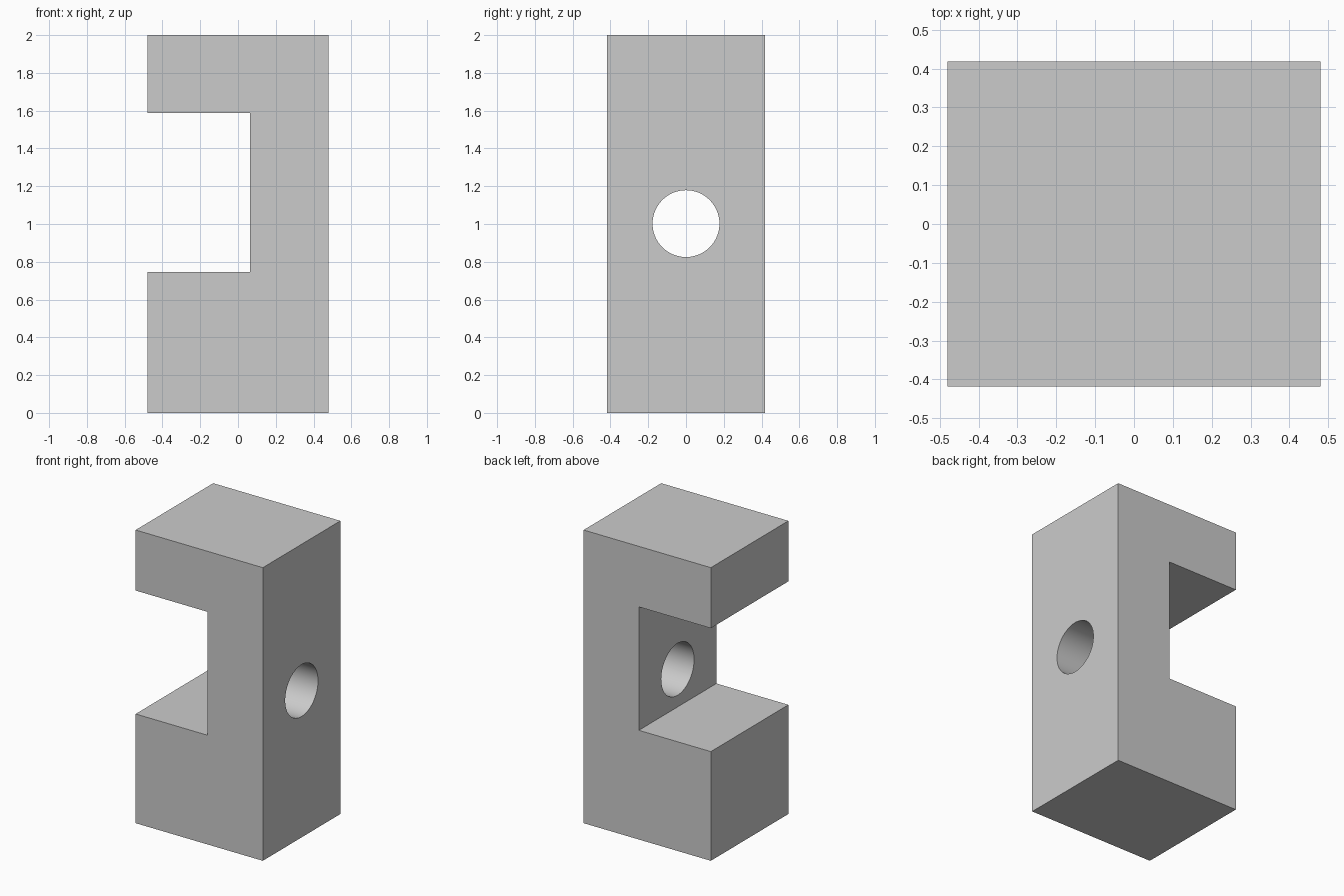
import bpy
import bmesh
from math import pi, radians

default = bpy.data.objects.get("Cube")
if default:
    bpy.data.objects.remove(default, do_unlink=True)

HALF_X, HALF_Y, HEIGHT = 0.48, 0.418, 2.0
WEB_X, NOTCH_LOW, NOTCH_HIGH = 0.063, 0.745, 1.587
HOLE_Z, HOLE_RADIUS = 1.002, 0.177

grey = bpy.data.materials.new("light_grey")
grey.use_nodes = True
colour = (0.6, 0.6, 0.6, 1.0)
grey.diffuse_color = colour
grey.node_tree.nodes["Principled BSDF"].inputs["Base Color"].default_value = colour

# C-shaped block: side profile extruded front to back
profile = [(-HALF_X, 0), (HALF_X, 0), (HALF_X, HEIGHT), (-HALF_X, HEIGHT),
           (-HALF_X, NOTCH_HIGH), (WEB_X, NOTCH_HIGH),
           (WEB_X, NOTCH_LOW), (-HALF_X, NOTCH_LOW)]
bm = bmesh.new()
face = bm.faces.new([bm.verts.new((x, -HALF_Y, z)) for x, z in profile])
extruded = bmesh.ops.extrude_face_region(bm, geom=[face])["geom"]
bmesh.ops.translate(bm, vec=(0, 2 * HALF_Y, 0),
                    verts=[v for v in extruded if isinstance(v, bmesh.types.BMVert)])
bmesh.ops.recalc_face_normals(bm, faces=bm.faces)
mesh = bpy.data.meshes.new("notched_block")
bm.to_mesh(mesh)
bm.free()
mesh.materials.append(grey)
block = bpy.data.objects.new("notched_block", mesh)
bpy.context.collection.objects.link(block)

# Round hole through the upright wall
bpy.ops.mesh.primitive_cylinder_add(vertices=64, radius=HOLE_RADIUS, depth=0.8,
                                    location=(0.3, 0, HOLE_Z), rotation=(0, pi / 2, 0))
cutter = bpy.context.object
cutter.name = "hole_cutter"
cutter.hide_render = True
cutter.data.materials.append(grey)

bpy.ops.object.select_all(action="DESELECT")
block.select_set(True)
bpy.context.view_layer.objects.active = block
cut = block.modifiers.new("hole", "BOOLEAN")
cut.operation = "DIFFERENCE"
cut.solver = "EXACT"
cut.object = cutter
bpy.ops.object.modifier_apply(modifier=cut.name)
bpy.data.objects.remove(cutter, do_unlink=True)
bpy.ops.object.shade_smooth_by_angle(angle=radians(30))
